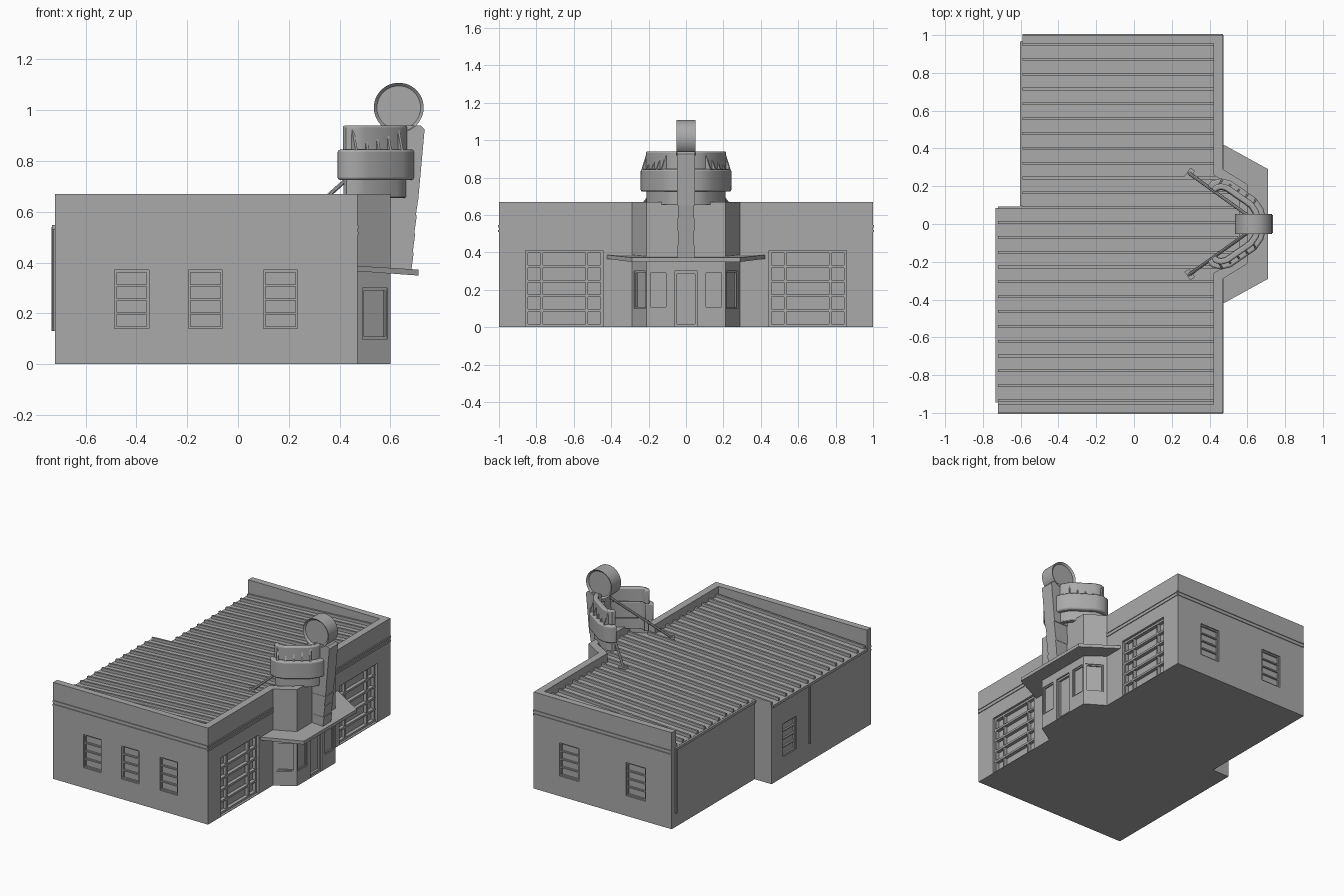
import bpy, bmesh, math
from mathutils import Vector, Matrix

if "Cube" in bpy.data.objects:
    bpy.data.objects.remove(bpy.data.objects["Cube"])

GREY = (0.4, 0.4, 0.4, 1)
mat = bpy.data.materials.new("plain grey")
mat.use_nodes = True
mat.diffuse_color = GREY
mat.node_tree.nodes["Principled BSDF"].inputs["Base Color"].default_value = GREY


def finish(name, bm):
    bmesh.ops.recalc_face_normals(bm, faces=bm.faces)
    me = bpy.data.meshes.new(name)
    bm.to_mesh(me)
    bm.free()
    me.materials.append(mat)
    ob = bpy.data.objects.new(name, me)
    bpy.context.collection.objects.link(ob)
    return ob


def add_box(bm, centre, size, turn=0):
    m = Matrix.Translation(centre) @ Matrix.Rotation(turn, 4, 'Z') @ Matrix.Diagonal((*size, 1))
    bmesh.ops.create_cube(bm, size=1, matrix=m)


def prism(name, outline, low, high, axis='z'):
    """Extrude an outline along z or y; low and high may be functions of x."""
    bm = bmesh.new()
    rings = []
    for level in (low, high):
        ring = []
        for a, b in outline:
            h = level(a) if callable(level) else level
            ring.append(bm.verts.new((a, b, h) if axis == 'z' else (a, h, b)))
        rings.append(ring)
        bm.faces.new(ring)
    n = len(outline)
    for i in range(n):
        j = (i + 1) % n
        bm.faces.new((rings[0][i], rings[0][j], rings[1][j], rings[1][i]))
    return finish(name, bm)


def rod(name, a, b, radius, sides=10):
    a, b = Vector(a), Vector(b)
    bm = bmesh.new()
    m = Matrix.Translation((a + b) / 2) @ (b - a).to_track_quat('Z', 'Y').to_matrix().to_4x4()
    bmesh.ops.create_cone(bm, cap_ends=True, segments=sides, radius1=radius, radius2=radius,
                          depth=(b - a).length, matrix=m)
    return finish(name, bm)


def bevel(ob, width, segments=2):
    m = ob.modifiers.new("bevel", 'BEVEL')
    m.width, m.segments, m.limit_method = width, segments, 'ANGLE'
    m.angle_limit = math.radians(50)


def smooth(ob):
    bpy.ops.object.select_all(action='DESELECT')
    ob.select_set(True)
    bpy.context.view_layer.objects.active = ob
    bpy.ops.object.shade_smooth_by_angle(angle=math.radians(35))


def subtract(body, cutter):
    cutter.hide_render = True
    cutter.hide_set(True)
    m = body.modifiers.new("cut", 'BOOLEAN')
    m.operation, m.solver, m.object = 'DIFFERENCE', 'EXACT', cutter


def roof_z(x):
    return 0.585 + 0.05 * x


# Walls with projecting entrance bay
front, bay = 0.47, 0.60
walls = prism("walls", [(-0.72, -1), (front, -1), (front, -0.29), (bay, -0.21), (bay, 0.21),
                        (front, 0.29), (front, 1), (-0.59, 1), (-0.59, 0.09), (-0.72, 0.09)], 0, 0.67)

# Space above the roof, leaving the parapets
subtract(walls, prism("roof_cutter", [(-0.9, -0.955), (0.42, -0.955), (0.42, -0.26), (0.555, -0.18),
                                      (0.555, 0.18), (0.42, 0.26), (0.42, 0.955), (-0.9, 0.955)],
                      roof_z, 0.9))

# Openings: recess in the wall plus frame and glazing bars
cuts = bmesh.new()


def opening(name, x, y, turn, width, z0, z1, depth, rows, cols, bar=0.009):
    """turn is the direction the wall faces."""
    out = Vector((math.cos(turn), math.sin(turn), 0))
    side = Vector((-out.y, out.x, 0))
    base = Vector((x, y, 0))
    mid, height = (z0 + z1) / 2, z1 - z0
    add_box(cuts, base + Vector((0, 0, mid)), (depth * 2, width, height), turn)
    bm = bmesh.new()
    c = base - out * (depth * 0.7)
    for i in range(rows + 1):
        z = z0 + bar / 2 + (height - bar) * i / rows
        add_box(bm, c + Vector((0, 0, z)), (depth * 0.6, width, bar), turn)
    for f in cols:
        p = c + side * ((f - 0.5) * (width - bar))
        add_box(bm, p + Vector((0, 0, mid)), (depth * 0.55, bar, height), turn)
    finish(name, bm)


S, N, E, W = -math.pi / 2, math.pi / 2, 0, math.pi
for i, x in enumerate((-0.418, -0.128, 0.167)):
    opening(f"front_window_{i + 1}", x, -1, S, 0.135, 0.14, 0.37, 0.02, 4, (0, 1))
for i, x in enumerate((-0.315, 0.198)):
    opening(f"back_window_{i + 1}", x, 1, N, 0.15, 0.14, 0.37, 0.02, 4, (0, 1))
opening("yard_window", -0.72, -0.11, W, 0.15, 0.14, 0.37, 0.02, 4, (0, 1))
opening("entrance_door", bay, 0, E, 0.125, 0.004, 0.30, 0.025, 1, (0, 1), 0.014)
slope = math.atan2(0.13, 0.08)
for s, label in ((-1, "right"), (1, "left")):
    opening(f"garage_door_{label}", front, s * 0.65, E, 0.415, 0.004, 0.41, 0.04, 5,
            (0, 0.2, 0.8, 1), 0.014)
    opening(f"bay_window_{label}", bay, s * 0.148, E, 0.10, 0.10, 0.30, 0.015, 1, (0, 1))
    opening(f"bay_side_window_{label}", 0.54, s * 0.247, s * slope, 0.115, 0.10, 0.30, 0.015, 1, (0, 1))
subtract(walls, finish("opening_cutter", cuts))

# Standing seams of the metal roof
bm = bmesh.new()
for i in range(-12, 13):
    y = i * 0.0785 + 0.008
    x0 = -0.72 if y < 0.09 else -0.59
    x1 = 0.42 if abs(y) > 0.25 else 0.55 if abs(y) < 0.17 else 0.45
    start = len(bm.verts)
    add_box(bm, ((x0 + x1) / 2, y, 0.009), (x1 - x0, 0.014, 0.022))
    for v in list(bm.verts)[start:]:
        v.co.z += roof_z(v.co.x)
finish("roof_seams", bm)

# Double trim course below the parapet
bm = bmesh.new()
for z in (0.515, 0.54):
    add_box(bm, (-0.125, -1, z), (1.19, 0.01, 0.012))
    add_box(bm, (-0.06, 1, z), (1.06, 0.01, 0.012))
    for s in (-1, 1):
        add_box(bm, (front, s * 0.645, z), (0.01, 0.71, 0.012))
finish("trim_course", bm)

# Gutters and downspouts on the rear edge
bm = bmesh.new()
add_box(bm, (-0.726, -0.43, 0.54), (0.014, 1.03, 0.018))
add_box(bm, (-0.597, 0.53, 0.545), (0.014, 0.87, 0.018))
finish("gutters", bm)
rod("downspout_long", (-0.597, 0.96, 0.10), (-0.597, 0.96, 0.55), 0.008)
rod("downspout_short", (-0.726, -0.32, 0.13), (-0.726, -0.32, 0.54), 0.008)

# Sloping canopy over the entrance
prism("canopy", [(0.465, -0.425), (0.71, -0.29), (0.71, 0.29), (0.465, 0.425)],
      lambda x: 0.366 - 0.07 * (x - 0.47), lambda x: 0.387 - 0.06 * (x - 0.47))

# Stepped pylon carrying the sign
steps = [0.365, 0.44, 0.515, 0.585, 0.65]
for i in range(4):
    a, b = steps[i], steps[i + 1]
    w = 0.045 - 0.002 * (i % 2)
    prism(f"pylon_step_{i + 1}", [(0.58, a), (0.682 + 0.006 * i, a), (0.692 + 0.006 * i, b), (0.58, b)],
          -w, w, 'y')
blade = prism("pylon_blade", [(0.59, 0.65), (0.71, 0.65), (0.735, 0.925), (0.72, 0.94), (0.62, 0.94)],
              -0.048, 0.048, 'y')

# Round sign with recessed faces
bm = bmesh.new()
bmesh.ops.create_cone(bm, cap_ends=True, segments=48, radius1=0.098, radius2=0.098, depth=0.104,
                      matrix=Matrix.Translation((0.633, 0, 1.01)) @ Matrix.Rotation(math.pi / 2, 4, 'X'))
caps = [f for f in bm.faces if len(f.verts) > 4]
bmesh.ops.inset_individual(bm, faces=caps, thickness=0.012, depth=-0.012)
smooth(finish("round_sign", bm))

# Curved marquee bands swept along a V-shaped plan
half = [(0.41, 0.185), (0.425, 0.205), (0.46, 0.215), (0.50, 0.205), (0.63, 0.115), (0.66, 0.07), (0.672, 0.02)]
path = [Vector(p) for p in half] + [Vector((x, -y)) for x, y in reversed(half)]


def offset(d):
    result = []
    for i, p in enumerate(path):
        t = (path[min(i + 1, len(path) - 1)] - path[max(i - 1, 0)]).normalized()
        result.append(p + Vector((-t.y, t.x)) * d)
    return result


def band(name, outer, inner, z0, z1, width):
    ob = prism(name, offset(outer) + offset(inner)[::-1], z0, z1)
    bevel(ob, width)
    smooth(ob)


band("marquee_base", -0.004, -0.035, 0.655, 0.73, 0.004)
band("marquee_band", 0.027, -0.027, 0.725, 0.845, 0.010)
band("marquee_crown", 0.0, -0.032, 0.84, 0.94, 0.008)

# Tapered fins around the crown
bm = bmesh.new()
for s in (-1, 1):
    a, b = Vector((0.455, 0.215)), Vector((0.635, 0.112))
    n = Vector((0.5, 0.87))
    for i in range(5):
        p = a.lerp(b, i / 4)
        t = Vector((n.y, -n.x)) * 0.005
        tri = [(p - n * 0.012, 0.843), (p + n * 0.024, 0.843), (p - n * 0.004, 0.922)]
        sides = [[bm.verts.new((*(q + t * k).to_tuple(), z)) for q, z in tri] for k in (-1, 1)]
        for ring in sides:
            for v in ring:
                v.co.y *= s
            bm.faces.new(ring)
        for j in range(3):
            k = (j + 1) % 3
            bm.faces.new((sides[0][j], sides[0][k], sides[1][k], sides[1][j]))
finish("crown_fins", bm)

# Back braces down to the roof
bm = bmesh.new()
for s, label in ((-1, "right"), (1, "left")):
    rod(f"brace_{label}", (0.29, s * 0.27, 0.605), (0.61, s * 0.04, 0.89), 0.009, 8)
    add_box(bm, (0.295, s * 0.267, 0.605), (0.03, 0.055, 0.015), -s * 0.62)
finish("brace_feet", bm)
